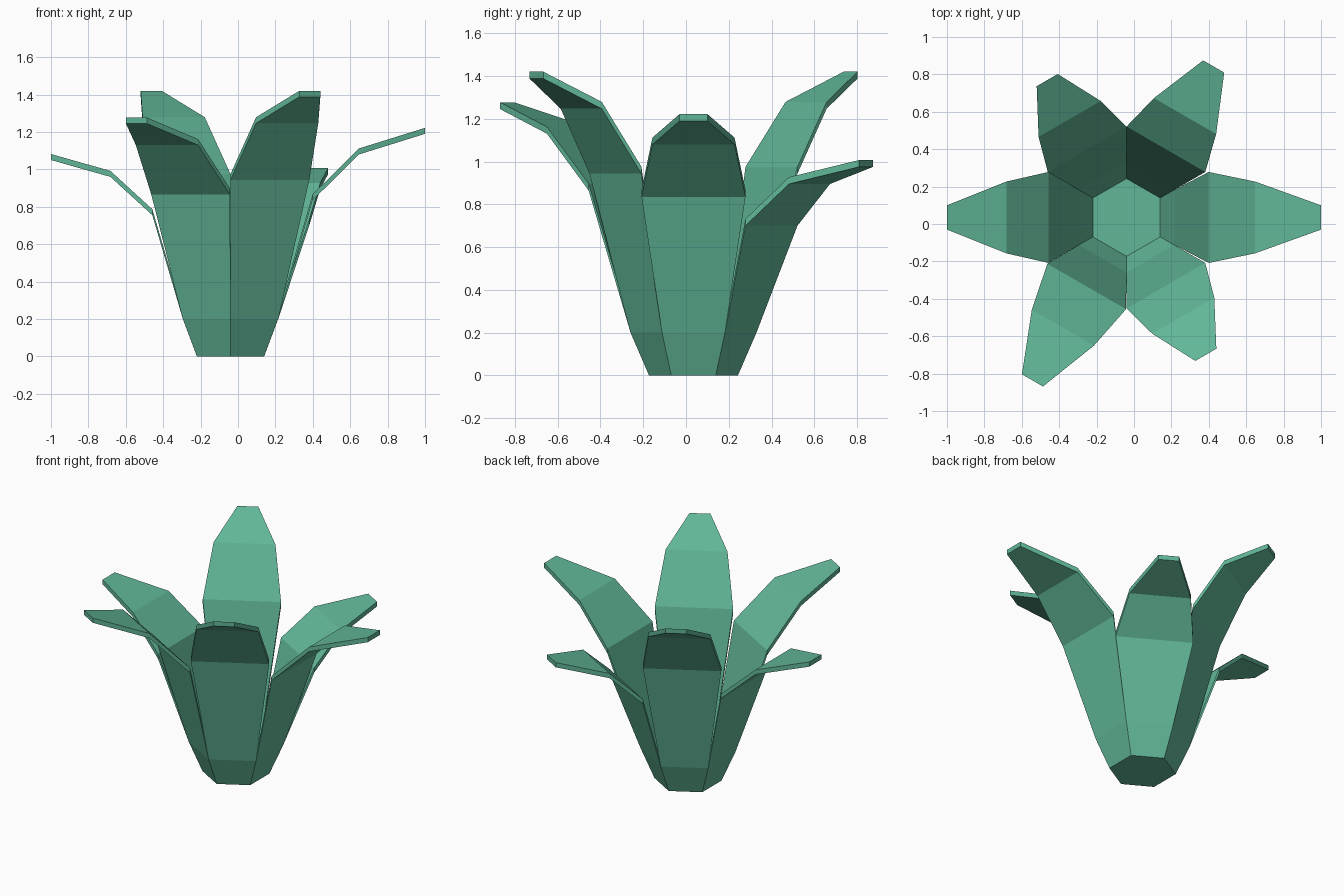
import bpy, bmesh, math
from mathutils import Vector

if "Cube" in bpy.data.objects:
    bpy.data.objects.remove(bpy.data.objects["Cube"])

CX, CY = -0.04, 0.035      # axis of the cup
THICK = 0.032              # vertical leaf thickness

# underside profile of each leaf: (radius, z, half width) at first bend, second bend, tip
leaves = {
    0:   [(0.439, 0.835, 0.243), (0.687, 1.08, 0.192), (1.04, 1.19, 0.065)],
    60:  [(0.421, 0.70, 0.243), (0.626, 0.895, 0.192), (0.932, 0.975, 0.065)],
    120: [(0.421, 0.943, 0.243), (0.608, 1.247, 0.192), (0.848, 1.388, 0.065)],
    180: [(0.418, 0.755, 0.243), (0.642, 0.96, 0.192), (0.96, 1.05, 0.065)],
    240: [(0.426, 0.865, 0.243), (0.680, 1.13, 0.192), (1.006, 1.245, 0.065)],
    300: [(0.421, 0.943, 0.243), (0.606, 1.247, 0.192), (0.848, 1.388, 0.065)],
}


def point(angle, r, side, z):
    a = math.radians(angle)
    return Vector((CX + r * math.cos(a) - side * math.sin(a),
                   CY + r * math.sin(a) + side * math.cos(a), z))


bm = bmesh.new()


def hex_ring(apothem, z):
    radius = apothem / math.cos(math.pi / 6)
    return [bm.verts.new(point(60 * i - 30, radius, 0, z)) for i in range(6)]


# hexagonal floor and lower cup
base, rim = hex_ring(0.18, 0), hex_ring(0.255, 0.2)
bm.faces.new(base)
for i in range(6):
    j = (i + 1) % 6
    bm.faces.new((base[i], base[j], rim[j], rim[i]))
    # leaf growing out of this side of the cup
    low = (rim[i], rim[j])
    for r, z, w in leaves[60 * i]:
        high = tuple(bm.verts.new(point(60 * i, r, s * w, z)) for s in (-1, 1))
        bm.faces.new((low[0], low[1], high[1], high[0]))
        low = high

# give the sheet its vertical thickness
ext = bmesh.ops.extrude_face_region(bm, geom=bm.faces[:], use_keep_orig=True)
top = [g for g in ext["geom"] if isinstance(g, bmesh.types.BMVert)]
bmesh.ops.translate(bm, verts=top, vec=(0, 0, THICK))
bmesh.ops.recalc_face_normals(bm, faces=bm.faces[:])

mesh = bpy.data.meshes.new("leaf_rosette")
bm.to_mesh(mesh)
bm.free()
plant = bpy.data.objects.new("leaf_rosette", mesh)
bpy.context.collection.objects.link(plant)

green = bpy.data.materials.new("leaf_green")
green.diffuse_color = (0.12, 0.47, 0.31, 1)
green.use_nodes = True
green.node_tree.nodes["Principled BSDF"].inputs["Base Color"].default_value = green.diffuse_color
mesh.materials.append(green)
